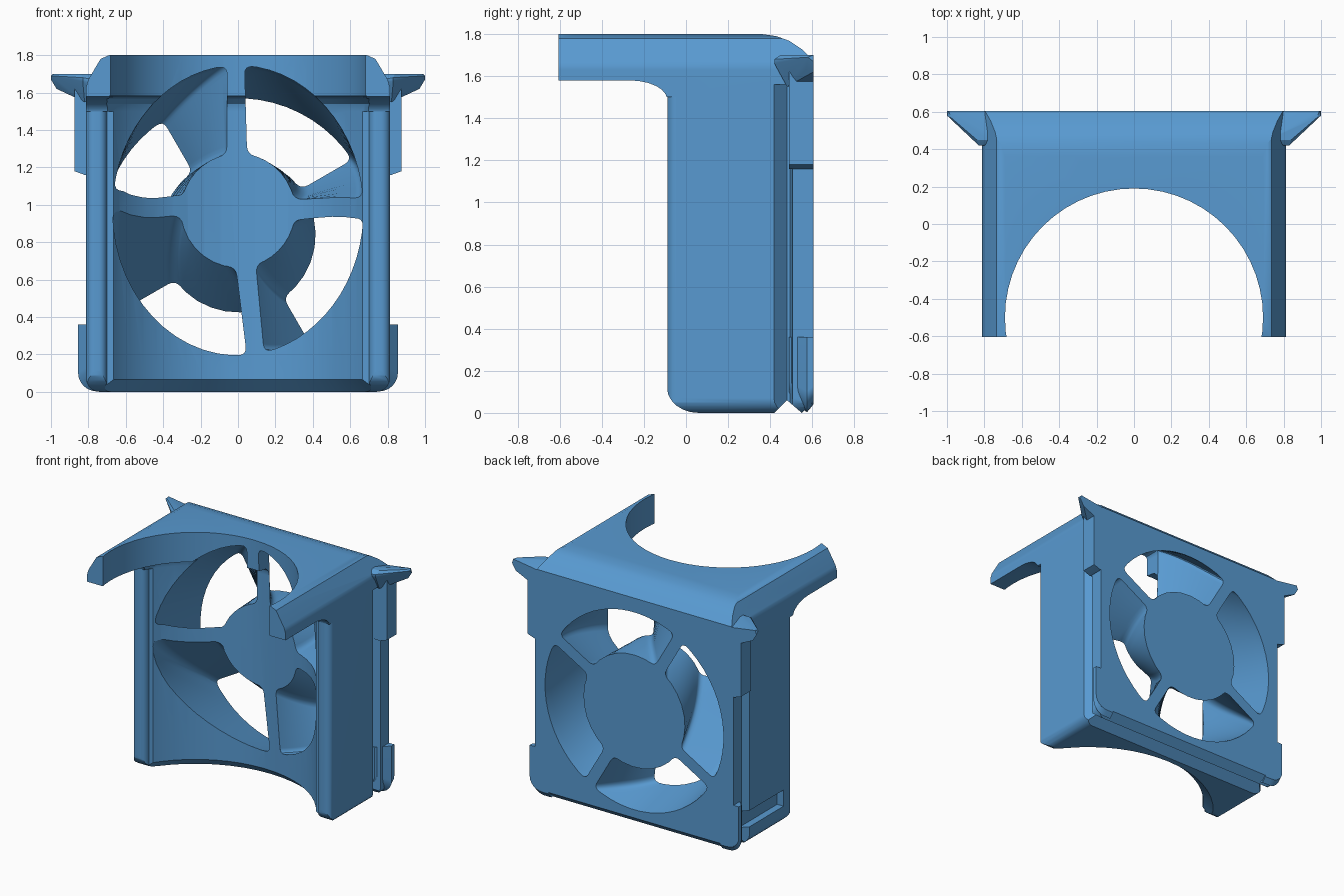
import bpy, bmesh
from math import pi, sin, cos, sqrt, radians, asin
from mathutils import Vector

if "Cube" in bpy.data.objects:
    bpy.data.objects.remove(bpy.data.objects["Cube"])


def make(name, bm):
    bmesh.ops.recalc_face_normals(bm, faces=bm.faces)
    me = bpy.data.meshes.new(name)
    bm.to_mesh(me)
    bm.free()
    ob = bpy.data.objects.new(name, me)
    bpy.context.collection.objects.link(ob)
    return ob


def loft(name, rings):
    """Join rings of equal length and cap both ends."""
    bm = bmesh.new()
    vs = [[bm.verts.new(p) for p in ring] for ring in rings]
    n = len(rings[0])
    for a, b in zip(vs, vs[1:]):
        for i in range(n):
            j = (i + 1) % n
            bm.faces.new((a[i], a[j], b[j], b[i]))
    bm.faces.new(vs[0])
    bm.faces.new(vs[-1][::-1])
    return make(name, bm)


def prism(name, pts, lo, hi, axis):
    """Extrude a 2D outline along an axis between lo and hi."""
    place = {'x': lambda p, h: (h, p[0], p[1]),
             'y': lambda p, h: (p[0], h, p[1]),
             'z': lambda p, h: (p[0], p[1], h)}[axis]
    return loft(name, [[place(p, h) for p in pts] for h in (lo, hi)])


def hull(name, pts):
    bm = bmesh.new()
    bmesh.ops.convex_hull(bm, input=[bm.verts.new(p) for p in pts])
    loose = [v for v in bm.verts if not v.link_faces]
    bmesh.ops.delete(bm, geom=loose, context='VERTS')
    return make(name, bm)


def boolean(ob, other, op='DIFFERENCE'):
    m = ob.modifiers.new("bool", 'BOOLEAN')
    m.operation, m.object, m.solver = op, other, 'EXACT'
    dg = bpy.context.evaluated_depsgraph_get()
    me = bpy.data.meshes.new_from_object(ob.evaluated_get(dg))
    ob.modifiers.clear()
    ob.data = me
    bpy.data.objects.remove(other)


def arc(cx, cy, rx, ry, a0, a1, n):
    return [(cx + rx * cos(radians(a0 + (a1 - a0) * i / n)),
             cy + ry * sin(radians(a0 + (a1 - a0) * i / n))) for i in range(n + 1)]


# Body: side silhouette crossed with front silhouette
side = ([(-.605, 1.8), (.36, 1.8), (.43, 1.79), (.49, 1.768), (.55, 1.728), (.605, 1.675),
         (.605, .05), (.55, 0), (.48, .06), (.42, 0)]
        + arc(.06, .12, .15, .12, 270, 180, 6)
        + arc(-.27, 1.49, .18, .09, 0, 90, 6)
        + [(-.605, 1.58)])
body = prism("fan_duct_body", side, -.95, .95, 'x')
half = arc(.74, .07, .072, .07, -90, 0, 5) + [(.812, 1.63), (.80, 1.67), (.735, 1.78), (.69, 1.8)]
front = half + [(-x, z) for x, z in reversed(half)]
boolean(body, prism("front_outline", front, -.8, .8, 'y'), 'INTERSECT')

# Side tabs and top wings
for s in (1, -1):
    v = [(s * x, y) for x, y in ((.86, .37), (.75, .48), (.75, .495), (.86, .515))]
    boolean(body, prism("v_groove", v, -.1, 1.56, 'z'))
    low = [(.70, .36), (.855, .36)] + arc(.755, .1, .1, .1, 0, -90, 6) + [(.70, 0)]
    rings = [[(s * (x - dx), y, z0 + z * (.36 - z0) / .36) for x, z in low]
             for y, dx, z0 in ((.49, .08, .07), (.575, 0, .003), (.605, 0, .04))]
    boolean(body, loft("lower_tab", rings), 'UNION')
    up = [(.74, 1.16), (.82, 1.16), (.875, 1.18), (.875, 1.62), (.74, 1.62)]
    boolean(body, prism("upper_tab", [(s * x, z) for x, z in up], .49, .605, 'y'), 'UNION')
    wing = [(1, .605, 1.67), (1, .58, 1.69), (.99, .605, 1.70), (.98, .57, 1.70), (.97, .605, 1.62),
            (.95, .57, 1.63), (.84, .45, 1.70), (.83, .42, 1.68), (.83, .42, 1.66),
            (.72, .45, 1.70), (.72, .42, 1.66), (.72, .605, 1.66),
            (.82, .605, 1.55), (.82, .48, 1.55), (.72, .48, 1.55), (.72, .605, 1.55)]
    boolean(body, hull("top_wing", [(s * x, y, z) for x, y, z in wing]), 'UNION')

# Round concave front, turned about an upright axis at y = -0.5
turn = [(.88, -.1), (.88, 0), (.81, .065), (.81, 1.5), (.80, 1.54),
        (.77, 1.568), (.69, 1.582), (.69, 1.9)]
N = 56
boolean(body, loft("round_cut", [[(r * cos(2 * pi * i / N), -.5 + r * sin(2 * pi * i / N), z)
                                  for i in range(N)] for r, z in turn]))

# Rounded pillar edges
tip = ([(.62, -.2), (.9, -.2), (.9, -.045)] + arc(.765, -.042, .0475, .047, 0, -90, 6)
       + arc(.742, -.042, .042, .047, -90, -180, 6) + [(.65, -.042)])
for s in (1, -1):
    boolean(body, prism("pillar_round", [(s * x, y) for x, y in tip], -.1, 1.5, 'z'))


# Four twisted air ducts, leaving the hub and spokes between them
def sector(c0, c1, w, rin, rout, cz, sx, no=14, ni=7):
    rows = []
    for r, n, k in ((rout, no, sx), (rin, ni, 1)):
        d = asin(w / r)
        a0, a1 = radians(c0) + d, radians(c1) - d
        rows.append([Vector((k * r * cos(a), 0, cz + r * sin(a)))
                     for a in (a0 + (a1 - a0) * i / n for i in range(n + 1))])
    pts = rows[0] + rows[1][::-1]
    out = []
    for i, p in enumerate(pts):
        if i not in (0, no, no + 1, len(pts) - 1):
            out.append(p)
            continue
        # round this corner
        ends = []
        for q in (pts[i - 1], pts[(i + 1) % len(pts)]):
            ends.append(p + (q - p).normalized() * min(.045, .85 * (q - p).length))
        for t in (0, .25, .5, .75, 1):
            out.append(ends[0] * (1 - t) ** 2 + p * 2 * t * (1 - t) + ends[1] * t * t)
    return out


spokes_front = [1, 91, 176, 278, 361]
spokes_back = [30, 120, 210, 300, 390]
L = 12
for k in range(4):
    # first spoke, second spoke, half width, inner and outer radius, centre height, x scale
    fr = (spokes_front[k], spokes_front[k + 1], .054, .305, .775, .97, .865)
    bk = (spokes_back[k], spokes_back[k + 1], .042, .415, .73, .84, 1)
    rings = []
    for i in range(L + 1):
        t = i / L
        sec = sector(*[b + (f - b) * t for b, f in zip(bk, fr)])
        for p in sec:
            wall = -.5 + sqrt(max(.81 ** 2 - p.x ** 2, 0))
            p.y = .605 + (wall - .605) * t
        rings.append(sec)
    rings.insert(0, [p + Vector((0, .1, 0)) for p in rings[0]])
    rings.append([p - Vector((0, .3, 0)) for p in rings[-1]])
    boolean(body, loft("air_duct", rings))

# Cable slot low on the left side
slot = [(-.95, .02), (-.76, .02), (-.76, .47), (-.95, .47)]
boolean(body, prism("cable_slot", slot, .13, .25, 'z'))

# Blue plastic
mat = bpy.data.materials.new("blue_plastic")
mat.diffuse_color = (.098, .323, .638, 1)
mat.use_nodes = True
mat.node_tree.nodes["Principled BSDF"].inputs["Base Color"].default_value = mat.diffuse_color
body.data.materials.clear()
body.data.materials.append(mat)

bpy.context.view_layer.objects.active = body
body.select_set(True)
bpy.ops.object.shade_smooth_by_angle(angle=radians(30))
wn = body.modifiers.new("even_shading", 'WEIGHTED_NORMAL')
wn.keep_sharp = True
